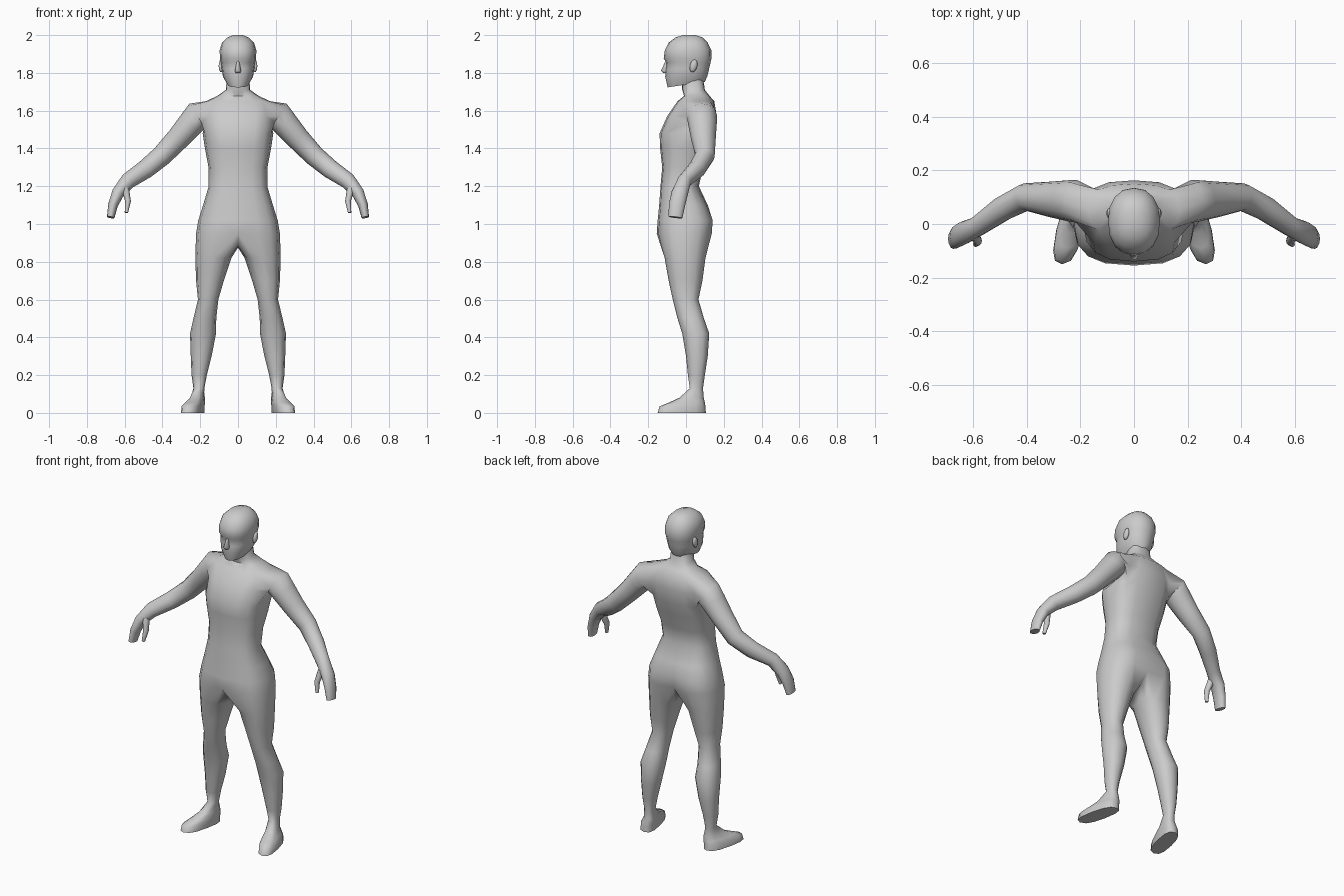
import bpy
import bmesh
import math
from mathutils import Vector

cube = bpy.data.objects.get("Cube")
if cube:
    bpy.data.objects.remove(cube, do_unlink=True)

# One plain grey for the whole figure
grey = bpy.data.materials.new("plain_grey")
grey.use_nodes = True
colour = (0.6, 0.6, 0.6, 1)
grey.diffuse_color = colour
grey.node_tree.nodes["Principled BSDF"].inputs["Base Color"].default_value = colour


def soft_power(value, power):
    """Signed power, which squares off an ellipse when power is below one."""
    return math.copysign(abs(value) ** power, value)


def add_verts(bm, points):
    return [bm.verts.new(point) for point in points]


def half_ring(bm, z, width, front, back, power, tilt):
    """Half of a horizontal section, from front middle round the side to back middle."""
    middle, depth = (front + back) / 2, (back - front) / 2
    points = []
    for step in range(9):
        angle = math.pi * (step - 4) / 8
        x = 0 if step in (0, 8) else width * math.cos(angle) ** power
        y = middle + depth * soft_power(math.sin(angle), power)
        points.append((x, y, z + tilt * y))
    return add_verts(bm, points)


def full_ring(bm, z, inner, outer, front, back, power=0.9, skew=0):
    """Whole horizontal section; skew turns the front outward."""
    points = []
    for step in range(12):
        angle = math.tau * (step - 4) / 12
        across = soft_power(math.cos(angle), power)
        along = soft_power(math.sin(angle), power) * (back - front) / 2
        x = (inner + outer) / 2 + across * (outer - inner) / 2 - skew * along
        points.append((x, (front + back) / 2 + along, z))
    return add_verts(bm, points)


def strip(bm, first, second, closed):
    """Join two sections with quads."""
    count = len(first)
    for i in range(count if closed else count - 1):
        j = (i + 1) % count
        bm.faces.new((first[i], first[j], second[j], second[i]))


def tube(bm, loop, start, sections):
    """Run sections along a path, at right angles to it, and cap the end."""
    centres = [Vector(start)] + [Vector(s[:3]) for s in sections]
    for i, (x, y, z, height, depth) in enumerate(sections, 1):
        ahead = centres[min(i + 1, len(sections))]
        along = (ahead - centres[i - 1]).normalized()
        side = Vector((0, 1, 0))
        side = (side - along * side.dot(along)).normalized()
        up = along.cross(side)
        points = []
        for step in range(12):
            angle = math.tau * (step - 5) / 12
            points.append(centres[i] + side * depth * math.cos(angle) + up * height * math.sin(angle))
        ring = add_verts(bm, points)
        if loop:
            strip(bm, loop, ring, True)
        else:
            bm.faces.new(ring)
        loop = ring
    bm.faces.new(loop)


def finish(bm, name, mirrored=True, sharp_angle=65):
    """Turn the working mesh into a smooth-shaded object."""
    bmesh.ops.recalc_face_normals(bm, faces=bm.faces)
    mesh = bpy.data.meshes.new(name)
    bm.to_mesh(mesh)
    bm.free()
    mesh.materials.append(grey)
    obj = bpy.data.objects.new(name, mesh)
    bpy.context.collection.objects.link(obj)
    bpy.ops.object.select_all(action="DESELECT")
    obj.select_set(True)
    bpy.context.view_layer.objects.active = obj
    bpy.ops.object.shade_smooth_by_angle(angle=math.radians(sharp_angle))
    if mirrored:
        mirror = obj.modifiers.new("mirror", "MIRROR")
        mirror.use_clip = True
        mirror.merge_threshold = 0.001
    return obj


# Trunk and neck: height, half width, front, back
trunk = [
    (.95, .222, -.155, .145), (1.02, .21, -.15, .15), (1.1, .185, -.142, .115),
    (1.2, .155, -.135, .068), (1.3, .156, -.126, .09), (1.4, .175, -.137, .125),
    (1.48, .187, -.14, .147), (1.57, .195, -.1, .163), (1.65, .17, -.045, .15),
    (1.678, .11, -.01, .125), (1.71, .064, -.02, .1), (1.775, .06, -.025, .09),
]
# Head: same order, from jaw to crown
head = [
    (1.738, .055, -.097, .1), (1.78, .08, -.11, .112), (1.82, .086, -.108, .122),
    (1.855, .09, -.104, .13), (1.875, .096, -.118, .135), (1.92, .097, -.112, .134),
    (1.96, .085, -.092, .115), (1.988, .056, -.055, .088), (2, .025, -.015, .05),
]
# Leg: height, inner, outer, front, back
leg = [
    (.82, .035, .226, -.113, .103), (.7, .075, .222, -.092, .087), (.6, .104, .212, -.07, .066),
    (.5, .115, .236, -.045, .095), (.42, .116, .254, -.02, .123), (.3, .14, .25, 0, .115),
    (.2, .165, .246, .01, .1), (.13, .178, .236, .02, .09),
]
# Foot: same order, spreading to the sole
foot = [
    (.08, .18, .25, -.035, .094), (.055, .182, .27, -.09, .1),
    (.035, .188, .288, -.14, .103), (0, .19, .29, -.15, .105),
]
# Arm and hand: centre, half height, half depth
arm = [
    (.215, .085, 1.573, .077, .08), (.25, .087, 1.53, .07, .076), (.315, .092, 1.455, .062, .066),
    (.405, .1, 1.36, .055, .052), (.49, .057, 1.29, .05, .047), (.582, -.008, 1.228, .043, .037),
    (.635, -.033, 1.165, .033, .044), (.662, -.048, 1.1, .026, .043), (.674, -.056, 1.035, .02, .037),
]

# Body: one half, mirrored
body = bmesh.new()
rows = [half_ring(body, *row, 0.75, 0) for row in trunk]
rows += [half_ring(body, *row, 0.88, 0.15 if i == 0 else 0) for i, row in enumerate(head)]
for crease_row in rows[:2]:
    crease_row[-1].co.y -= 0.025
low, mid, high = rows[6:9]
for lower, upper in zip(rows, rows[1:]):
    if lower in (low, mid):
        # Leave the shoulder opening
        strip(body, lower[:3], upper[:3], False)
        strip(body, lower[6:], upper[6:], False)
    else:
        strip(body, lower, upper, False)
body.faces.new(rows[-1])

# Arm grows from the shoulder opening
opening = low[2:7] + [mid[6]] + high[6:1:-1] + [mid[2]]
tube(body, opening, (.16, .085, 1.59), arm)

# Leg grows from the hip section and the crotch line
crotch = add_verts(body, [(0, .07, .895), (0, 0, .875), (0, -.09, .882)])
loop = rows[0] + crotch
limb = [full_ring(body, *row) for row in leg]
limb += [full_ring(body, *row, 0.75, 0.22) for row in foot]
for ring in limb:
    strip(body, loop, ring, True)
    loop = ring
body.faces.new(loop)
finish(body, "body")

# Thumbs
thumb = bmesh.new()
tube(thumb, None, (.59, -.02, 1.22), [
    (.597, -.04, 1.185, .02, .022), (.582, -.063, 1.12, .015, .018), (.591, -.075, 1.06, .009, .011),
])
finish(thumb, "thumbs")

# Nose
nose = bmesh.new()
bridge = [
    full_ring(nose, z, -width, width, front, -.08)
    for z, width, front in [(1.8, .014, -.122), (1.812, .016, -.132), (1.865, .007, -.108)]
]
for lower, upper in zip(bridge, bridge[1:]):
    strip(nose, lower, upper, True)
nose.faces.new(bridge[0])
nose.faces.new(bridge[-1])
finish(nose, "nose", mirrored=False)

# Ears
ear = bmesh.new()
bmesh.ops.create_uvsphere(ear, u_segments=10, v_segments=6, radius=1)
for vert in ear.verts:
    x, y, z = vert.co
    vert.co = (.09 + x * .013, .04 + y * .02 + z * .006, 1.837 + z * .034)
finish(ear, "ears")
